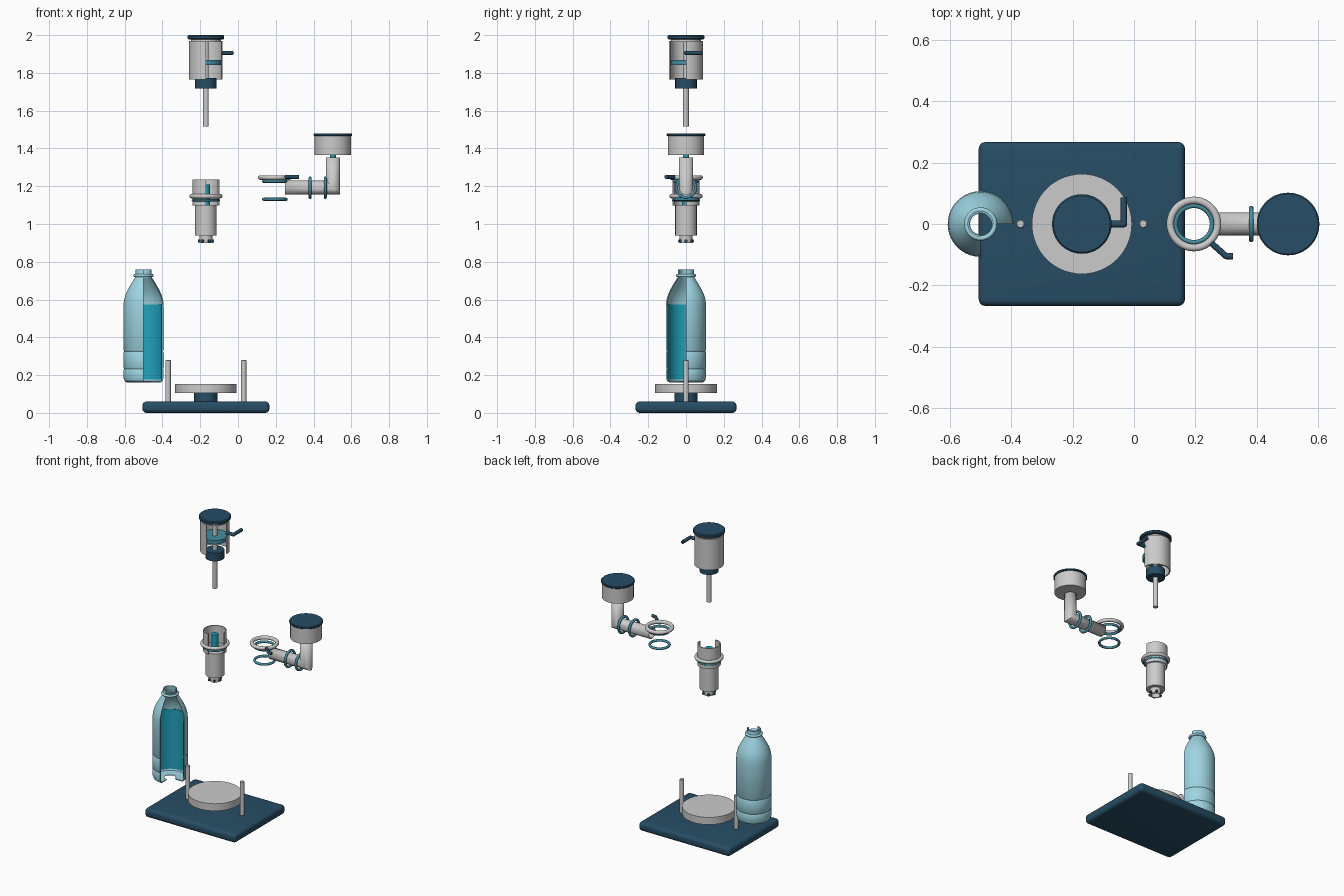
import bpy, bmesh, math
from mathutils import Vector, Matrix

if "Cube" in bpy.data.objects:
    bpy.data.objects.remove(bpy.data.objects["Cube"])

def material(name, rgb):
    m = bpy.data.materials.new(name)
    m.diffuse_color = (*rgb, 1)
    m.use_nodes = True
    m.node_tree.nodes["Principled BSDF"].inputs["Base Color"].default_value = m.diffuse_color
    return m

NAVY = material("navy", (0.02, 0.075, 0.13))
TEAL = material("teal", (0.015, 0.36, 0.50))
SEAL = material("seal", (0.06, 0.27, 0.36))
PALE = material("pale_blue", (0.34, 0.66, 0.76))

def finish(name, bm, mat=None):
    bmesh.ops.remove_doubles(bm, verts=bm.verts, dist=1e-5)
    bmesh.ops.recalc_face_normals(bm, faces=bm.faces)
    me = bpy.data.meshes.new(name)
    bm.to_mesh(me)
    bm.free()
    me.shade_smooth()
    me.set_sharp_from_angle(angle=math.radians(35))
    if mat:
        me.materials.append(mat)
    ob = bpy.data.objects.new(name, me)
    bpy.context.collection.objects.link(ob)
    return ob

def lathe(name, profile, x, mat=None, arc=360, steps=64):
    """Revolve a closed (r, z) outline about a vertical axis at x; arc < 360 leaves a cutaway."""
    bm = bmesh.new()
    full = arc == 360
    rings = []
    for i in range(steps if full else steps + 1):
        a = math.radians(arc) * i / steps
        rings.append([bm.verts.new((x + r * math.cos(a), r * math.sin(a), z)) for r, z in profile])
    n = len(profile)
    for i in range(steps):
        p, q = rings[i], rings[(i + 1) % len(rings)]
        for j in range(n):
            k = (j + 1) % n
            if profile[j][0] == 0 and profile[k][0] == 0:
                continue
            bm.faces.new((p[j], p[k], q[k], q[j]))
    if not full:
        bm.faces.new(rings[0])
        bm.faces.new(rings[-1][::-1])
    return finish(name, bm, mat)

def disc(name, x, r, z0, z1, mat=None, arc=360, bev=0.0):
    pts = [(0, z0), (r - bev, z0)] + ([(r, z0 + bev), (r, z1 - bev)] if bev else [(r, z1)])
    pts += ([(r - bev, z1)] if bev else []) + [(0, z1)]
    return lathe(name, pts, x, mat, arc)

def tube(name, x, r, wall, z0, z1, mat=None, arc=360):
    return lathe(name, [(r, z0), (r, z1), (r - wall, z1), (r - wall, z0)], x, mat, arc)

def ring(name, loc, major, minor, mat=None, rot=(0, 0, 0)):
    bpy.ops.mesh.primitive_torus_add(location=loc, rotation=rot, major_radius=major,
                                     minor_radius=minor, major_segments=64, minor_segments=16)
    ob = bpy.context.object
    ob.name = name
    ob.data.shade_smooth()
    if mat:
        ob.data.materials.append(mat)

def bar(name, points, r, mat):
    """Rod made of straight runs with rounded joints."""
    bm = bmesh.new()
    for a, b in zip(points, points[1:]):
        a, b = Vector(a), Vector(b)
        rot = (b - a).to_track_quat('Z', 'Y').to_matrix().to_4x4()
        bmesh.ops.create_cone(bm, cap_ends=True, segments=20, radius1=r, radius2=r,
                              depth=(b - a).length, matrix=Matrix.Translation((a + b) / 2) @ rot)
    for p in points[1:-1]:
        bmesh.ops.create_uvsphere(bm, u_segments=20, v_segments=10, radius=r,
                                  matrix=Matrix.Translation(p))
    finish(name, bm, mat)

AX = -0.17   # main stack axis
CUT = 270    # front right quadrant is cut away

# Base plate with rounded edges
bm = bmesh.new()
bmesh.ops.create_cube(bm, size=1, matrix=Matrix.Translation((AX, 0, 0.03)) @
                      Matrix.Diagonal((0.672, 0.534, 0.06, 1)))
bmesh.ops.bevel(bm, geom=bm.edges[:], offset=0.022, segments=5, profile=0.5, affect='EDGES')
finish("base_plate", bm, NAVY)

# Turntable and guide rods
disc("pedestal", AX, 0.062, 0.055, 0.107, NAVY)
disc("platform", AX, 0.163, 0.105, 0.153)
for side, s in (("left", -1), ("right", 1)):
    disc(f"guide_rod_{side}", AX + s * 0.2, 0.014, 0.055, 0.28, bev=0.003)

# Cutaway bottle: outer outline, then the same line offset inward
BX = -0.5
outer = [(0.04, 0.16), (0.088, 0.16), (0.1, 0.168), (0.106, 0.185), (0.107, 0.225),
         (0.103, 0.233), (0.107, 0.241), (0.107, 0.318), (0.103, 0.326), (0.107, 0.334),
         (0.107, 0.56), (0.104, 0.595), (0.096, 0.625), (0.082, 0.655), (0.062, 0.69),
         (0.048, 0.712), (0.042, 0.722), (0.042, 0.758)]
inner = [(max(r - 0.006, 0.034), max(z, 0.166)) for r, z in reversed(outer)]
lathe("bottle", outer + inner, BX, PALE, CUT)
ring("bottle_neck_flange", (BX, 0, 0.727), 0.046, 0.008, PALE)
tube("bottle_liquid", BX, 0.1, 0.005, 0.178, 0.575, TEAL, CUT)

# Valve holder: lower tube, cutaway cup, inner stem, collar and nozzle
lathe("holder_tube", [(0.057, 0.94), (0.057, 1.1), (0.02, 1.1), (0.02, 1.092),
                      (0.05, 1.092), (0.05, 0.948), (0.03, 0.948), (0.03, 0.94)], AX)
tube("holder_cup", AX, 0.071, 0.007, 1.098, 1.235, None, CUT)
disc("holder_stem", AX, 0.021, 1.095, 1.21, TEAL)
ring("holder_collar", (AX, 0, 1.147), 0.077, 0.011)
ring("holder_seal", (AX, 0, 1.126), 0.069, 0.006, SEAL)
tube("holder_nozzle", AX, 0.034, 0.008, 0.9, 0.945)
for i in range(6):
    a = i * math.pi / 3
    c, s = math.cos(a), math.sin(a)
    bar(f"nozzle_lug_{i + 1}", [(AX + 0.03 * c, 0.03 * s, 0.91), (AX + 0.043 * c, 0.043 * s, 0.91)],
        0.008, NAVY)

# Pump: cutaway chamber, lid, piston, plug, rod and lever
tube("pump_chamber", AX, 0.089, 0.007, 1.765, 1.968, None, CUT)
disc("pump_neck", AX, 0.08, 1.964, 1.982)
disc("pump_lid", AX, 0.097, 1.978, 2.0, NAVY, bev=0.005)
disc("pump_piston", AX, 0.08, 1.842, 1.868, SEAL)
disc("pump_plug", AX, 0.057, 1.718, 1.772, NAVY)
disc("pump_rod", AX, 0.015, 1.515, 1.97)
bar("pump_lever", [(-0.086, 0, 1.906), (-0.033, 0, 1.906), (-0.033, 0.086, 1.906)], 0.011, NAVY)

# Clamp rings with latch
RX = 0.195
ring("clamp_ring", (RX, 0, 1.246), 0.077, 0.012)
ring("clamp_upper_seal", (RX, 0, 1.226), 0.06, 0.008, SEAL)
ring("clamp_lower_seal", (RX, 0, 1.131), 0.06, 0.008, SEAL)
bar("clamp_latch", [(0.252, -0.062, 1.249), (0.3, -0.105, 1.249), (0.322, -0.105, 1.249)], 0.01, NAVY)

# Mitred outlet pipe
bm = bmesh.new()
N, X0, XC, ZC, ZT, R = 48, 0.25, 0.502, 1.192, 1.352, 0.037
loops = [[], [], []]
for i in range(N):
    a = 2 * math.pi * i / N
    y, s = R * math.cos(a), R * math.sin(a)
    for loop, co in zip(loops, ((X0, y, ZC + s), (XC - s, y, ZC + s), (XC - s, y, ZT))):
        loop.append(bm.verts.new(co))
for p, q in zip(loops, loops[1:]):
    for i in range(N):
        bm.faces.new((p[i], p[(i + 1) % N], q[(i + 1) % N], q[i]))
pipe = finish("outlet_pipe", bm)
mod = pipe.modifiers.new("wall", 'SOLIDIFY')
mod.thickness, mod.offset = 0.007, -1

# Pipe seals, filter cup and its lid
for i, x in enumerate((0.382, 0.462)):
    ring(f"pipe_seal_{i + 1}", (x, 0, 1.192), 0.051, 0.008, SEAL, (0, math.pi / 2, 0))
disc("filter_stem", XC, 0.016, 1.335, 1.37, TEAL)
disc("filter_cup", XC, 0.096, 1.365, 1.467)
disc("filter_lid", XC, 0.102, 1.465, 1.48, NAVY, bev=0.004)
